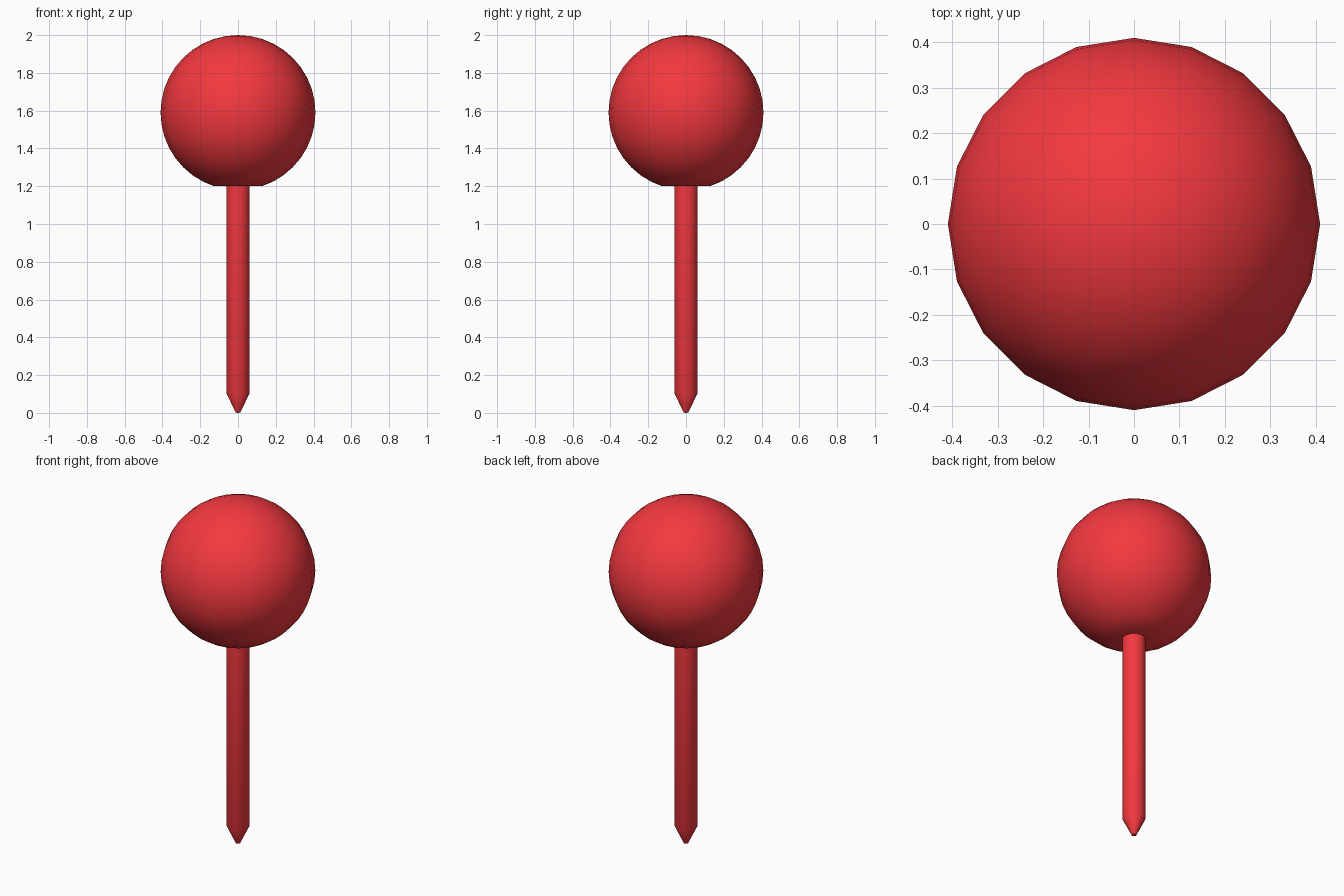
import bpy, bmesh, math

if "Cube" in bpy.data.objects:
    bpy.data.objects.remove(bpy.data.objects["Cube"])

SIDES = 20

mat = bpy.data.materials.new("red")
mat.diffuse_color = (0.9, 0.04, 0.05, 1)
mat.use_nodes = True
mat.node_tree.nodes["Principled BSDF"].inputs["Base Color"].default_value = mat.diffuse_color


def lathe(name, profile):
    """Revolve (radius, z) points, listed bottom to top, around z."""
    bm = bmesh.new()
    rings = []
    for r, z in profile:
        if r < 1e-5:
            rings.append([bm.verts.new((0, 0, z))] * SIDES)
        else:
            rings.append([bm.verts.new((r * math.cos(math.tau * i / SIDES),
                                        r * math.sin(math.tau * i / SIDES), z))
                          for i in range(SIDES)])
    for low, high in zip(rings, rings[1:]):
        for i in range(SIDES):
            j = (i + 1) % SIDES
            bm.faces.new(dict.fromkeys((low[i], low[j], high[j], high[i])))
    bmesh.ops.recalc_face_normals(bm, faces=bm.faces)
    mesh = bpy.data.meshes.new(name)
    bm.to_mesh(mesh)
    bm.free()
    mesh.materials.append(mat)
    obj = bpy.data.objects.new(name, mesh)
    bpy.context.collection.objects.link(obj)
    bpy.ops.object.select_all(action='DESELECT')
    obj.select_set(True)
    bpy.context.view_layer.objects.active = obj
    bpy.ops.object.shade_smooth_by_angle(angle=math.radians(35))
    return obj


# Ball head, cut flat underneath where the shaft enters
R, CZ, STEPS = 0.41, 1.59, 18
ball = [(0, CZ - R * math.cos(math.radians(18)))]
for k in range(STEPS + 1):
    a = math.radians(18 + 162 * k / STEPS)
    ball.append((R * math.sin(a), CZ - R * math.cos(a)))
lathe("ball_head", ball)

# Shaft with tapered, blunt tip
lathe("pin_shaft", [(0, 0), (0.012, 0.002), (0.018, 0.014), (0.062, 0.105), (0.062, 1.2)])
